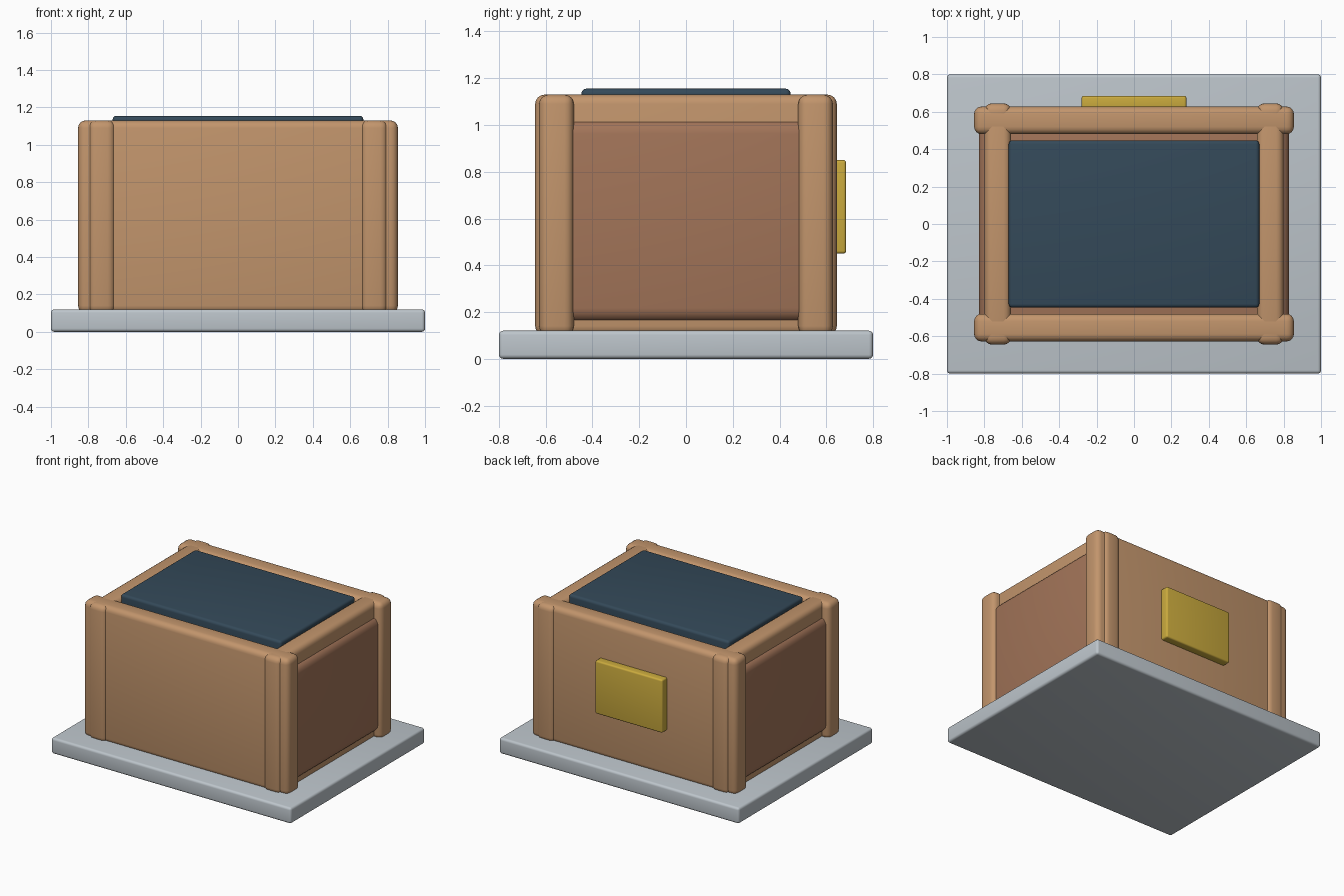
import bpy
import math

cube = bpy.data.objects.get("Cube")
if cube:
    bpy.data.objects.remove(cube, do_unlink=True)


def material(name, rgb):
    mat = bpy.data.materials.new(name)
    mat.use_nodes = True
    mat.diffuse_color = (*rgb, 1)
    bsdf = next(n for n in mat.node_tree.nodes if n.type == "BSDF_PRINCIPLED")
    bsdf.inputs["Base Color"].default_value = (*rgb, 1)
    return mat


tan = material("tan wood", (0.54, 0.30, 0.15))
brown = material("reddish brown", (0.36, 0.174, 0.098))
grey = material("pale grey", (0.51, 0.56, 0.60))
navy = material("dark slate blue", (0.034, 0.067, 0.10))
gold = material("mustard gold", (0.60, 0.41, 0.048))


def rounded_box(name, low, high, radius, mat):
    """Box between two corners with rounded edges."""
    centre = [(a + b) / 2 for a, b in zip(low, high)]
    bpy.ops.mesh.primitive_cube_add(size=1, location=centre)
    obj = bpy.context.object
    obj.name = name
    obj.scale = [b - a for a, b in zip(low, high)]
    bpy.ops.object.transform_apply(location=False, rotation=False, scale=True)
    bevel = obj.modifiers.new("rounded edges", "BEVEL")
    bevel.width = radius
    bevel.segments = 4
    bpy.ops.object.modifier_apply(modifier=bevel.name)
    obj.data.materials.append(mat)
    bpy.ops.object.shade_smooth_by_angle(angle=math.radians(35))
    return obj


# Slab and inner body
rounded_box("base_slab", (-1, -0.8, 0), (1, 0.8, 0.12), 0.018, grey)
rounded_box("inner_body", (-0.83, -0.56, 0.157), (0.83, 0.56, 1.023), 0.06, brown)

# Front and back walls, crossed by the side walls
for name, s in (("front", -1), ("back", 1)):
    y0, y1 = sorted((s * 0.48, s * 0.628))
    rounded_box(name + "_wall", (-0.855, y0, 0.1), (0.855, y1, 1.13), 0.04, tan)
for name, s in (("right", -1), ("left", 1)):
    x0, x1 = sorted((s * 0.657, s * 0.80))
    rounded_box(name + "_wall", (x0, -0.645, 0.1), (x1, 0.645, 1.13), 0.04, tan)

# Lid pad and back plate
rounded_box("top_pad", (-0.67, -0.447, 0.98), (0.67, 0.447, 1.155), 0.02, navy)
rounded_box("back_plate", (-0.28, 0.615, 0.45), (0.28, 0.685, 0.85), 0.012, gold)
